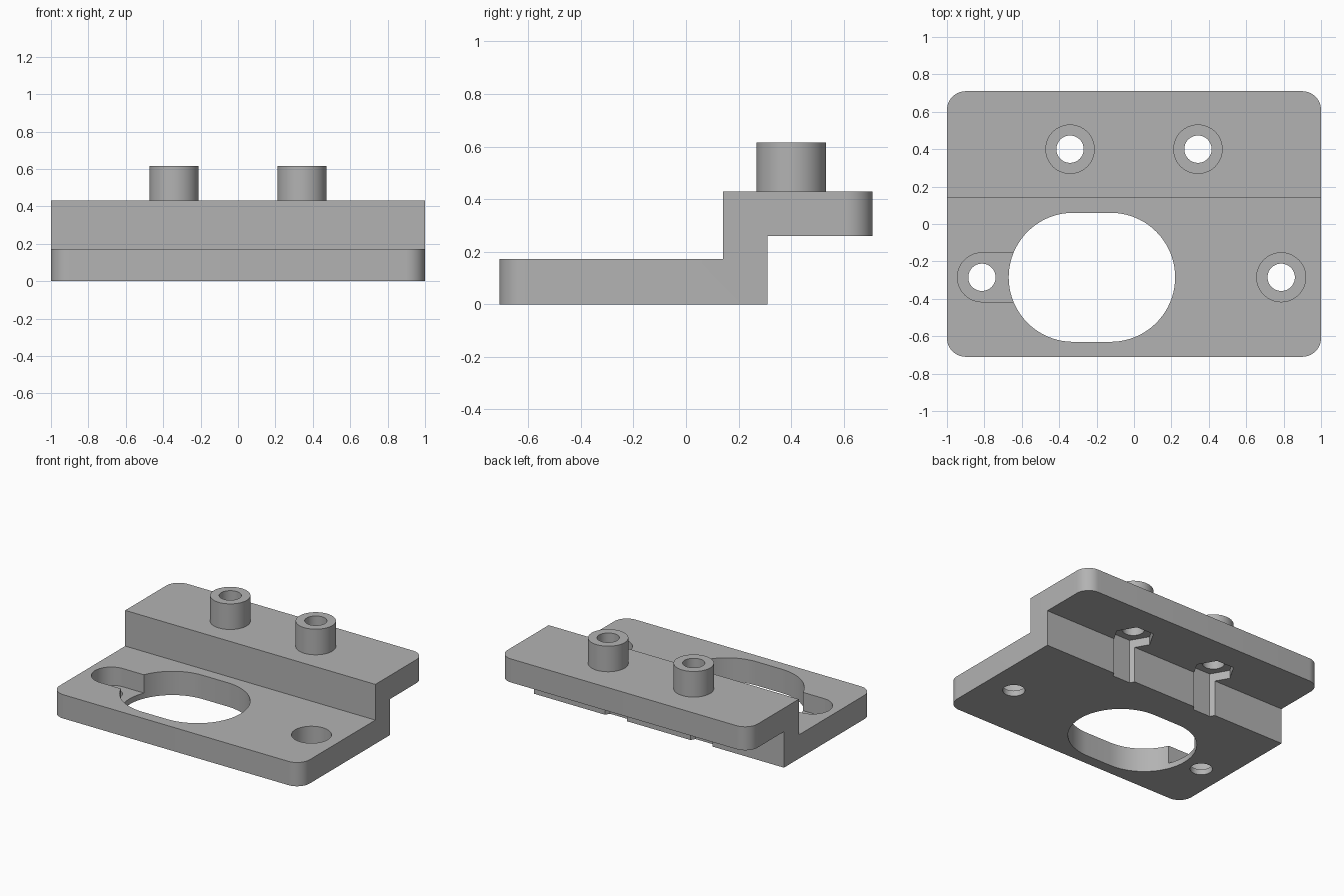
import bpy, bmesh, math

cube = bpy.data.objects.get("Cube")
if cube:
    bpy.data.objects.remove(cube, do_unlink=True)

grey = bpy.data.materials.new("plain grey")
grey.use_nodes = True
colour = (0.45, 0.45, 0.45, 1)
grey.diffuse_color = colour
grey.node_tree.nodes["Principled BSDF"].inputs["Base Color"].default_value = colour


def arc(cx, cy, r, start, end, steps):
    """Points along an arc, angles in degrees."""
    angles = [math.radians(start + (end - start) * i / steps) for i in range(steps + 1)]
    return [(cx + r * math.cos(a), cy + r * math.sin(a)) for a in angles]


def prism(name, outline, z0, z1):
    """Extrude a flat outline from z0 up to z1."""
    bm = bmesh.new()
    face = bm.faces.new([bm.verts.new((x, y, z0)) for x, y in outline])
    top = bmesh.ops.extrude_face_region(bm, geom=[face])["geom"]
    bmesh.ops.translate(bm, vec=(0, 0, z1 - z0),
                        verts=[v for v in top if isinstance(v, bmesh.types.BMVert)])
    bmesh.ops.recalc_face_normals(bm, faces=bm.faces)
    mesh = bpy.data.meshes.new(name)
    bm.to_mesh(mesh)
    bm.free()
    mesh.materials.append(grey)
    obj = bpy.data.objects.new(name, mesh)
    bpy.context.collection.objects.link(obj)
    return obj


def cylinder(name, x, y, r, z0, z1, sides=64):
    return prism(name, arc(x, y, r, 0, 360, sides)[:-1], z0, z1)


def stadium(x0, x1, y, r):
    return arc(x1, y, r, -90, 90, 40) + arc(x0, y, r, 90, 270, 40)


def combine(target, tool, operation):
    """Apply a boolean and remove the tool object."""
    mod = target.modifiers.new(operation.lower(), "BOOLEAN")
    mod.operation, mod.solver, mod.object = operation, "EXACT", tool
    bpy.context.view_layer.update()
    evaluated = target.evaluated_get(bpy.context.evaluated_depsgraph_get())
    mesh = bpy.data.meshes.new_from_object(evaluated)
    target.modifiers.clear()
    target.data = mesh
    bpy.data.objects.remove(tool, do_unlink=True)


# Stepped body: rounded rectangle with the two steps cut away
W, D, R = 1.0, 0.71, 0.1
outline = []
for cx, cy, start in ((W - R, D - R, 0), (R - W, D - R, 90),
                      (R - W, R - D, 180), (W - R, R - D, 270)):
    outline += arc(cx, cy, R, start, start + 90, 12)
body = prism("stepped_bracket", outline, 0, 0.43)


def block(y0, y1, z0, z1):
    return prism("step_cutter", [(-2, y0), (2, y0), (2, y1), (-2, y1)], z0, z1)


combine(body, block(-2, 0.14, 0.172, 1), "DIFFERENCE")
combine(body, block(0.31, 2, -1, 0.26), "DIFFERENCE")

# Raised bosses with bolt holes and hexagonal nut pockets underneath
BOLT, BORE, BOSS_Y = 0.073, 0.131, 0.4
for x in (-0.342, 0.342):
    combine(body, cylinder("boss", x, BOSS_Y, BORE + 0.001, 0.38, 0.615), "UNION")
    combine(body, cylinder("nut_cutter", x, BOSS_Y, 0.14, -0.1, 0.32, 6), "DIFFERENCE")
    combine(body, cylinder("bolt_cutter", x, BOSS_Y, BOLT, 0.2, 0.8), "DIFFERENCE")

# Large oblong opening
ROW_Y, FLOOR = -0.285, 0.04
combine(body, prism("opening_cutter", stadium(-0.325, -0.125, ROW_Y, 0.345), -0.1, 0.3),
        "DIFFERENCE")

# Counterbored front holes; one runs as a channel into the opening
combine(body, prism("channel_cutter", stadium(-0.813, -0.5, ROW_Y, BORE), FLOOR, 0.3),
        "DIFFERENCE")
combine(body, cylinder("bore_cutter", 0.787, ROW_Y, BORE, FLOOR, 0.3), "DIFFERENCE")
for x in (-0.813, 0.787):
    combine(body, cylinder("hole_cutter", x, ROW_Y, BOLT, -0.1, 0.3), "DIFFERENCE")

# Smooth the curved walls, keep edges crisp
bpy.ops.object.select_all(action="DESELECT")
body.select_set(True)
bpy.context.view_layer.objects.active = body
bpy.ops.object.shade_smooth_by_angle(angle=math.radians(30))
